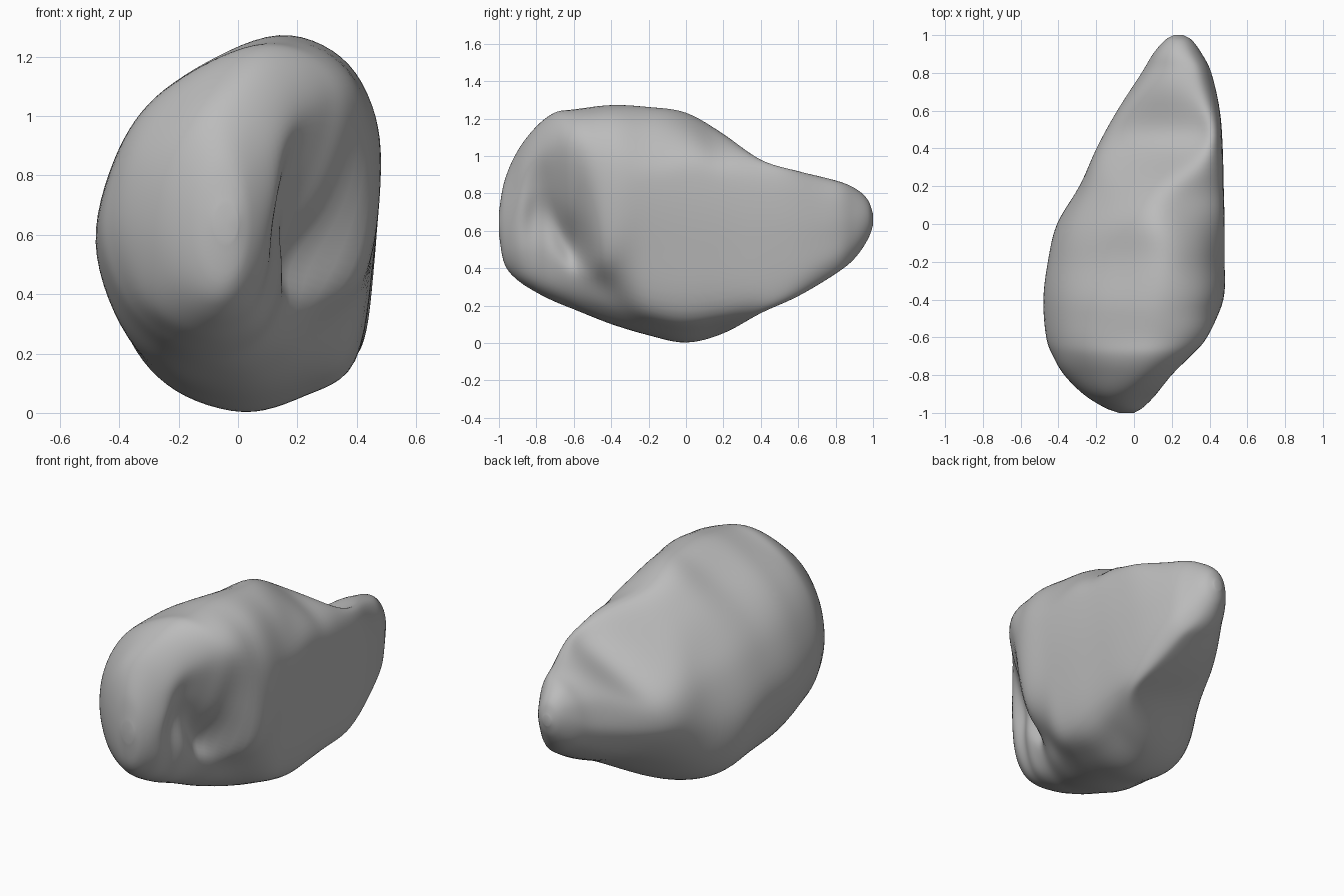
import bpy
import bmesh
import math
from mathutils import Vector

default_cube = bpy.data.objects.get("Cube")
if default_cube:
    bpy.data.objects.remove(default_cube, do_unlink=True)

STEPS = 6

# Lengthwise stations: y, left x, right x, bottom z, top z
STATIONS = [
    (-1, -.08, 0, .58, .70), (-.97, -.16, .05, .42, .87),
    (-.9, -.27, .12, .335, 1.03), (-.8, -.37, .20, .27, 1.16),
    (-.7, -.43, .30, .22, 1.235), (-.6, -.467, .39, .18, 1.25),
    (-.4, -.482, .475, .10, 1.275), (-.2, -.458, .48, .04, 1.265),
    (0, -.41, .48, 0, 1.235), (.2, -.29, .475, .05, 1.12),
    (.4, -.2, .47, .16, .98), (.6, -.09, .455, .25, .92),
    (.8, .04, .41, .37, .87), (.9, .10, .36, .45, .83),
    (.97, .16, .31, .55, .77), (1, .21, .26, .63, .69),
]

# Matching cross-sections (x, z), running bottom, left, top, right
ROUND = [(-math.sin(i * math.pi / 7), -math.cos(i * math.pi / 7))
         for i in range(14)]
FRONT = [(-.05, .28), (-.18, .3), (-.3, .4), (-.36, .6), (-.34, .8),
         (-.26, .95), (-.12, 1.08), (.04, 1.14), (.15, 1.09), (.2, .98),
         (.16, .83), (.11, .68), (.11, .5), (.06, .34)]
CREASE = [(-.05, .18), (-.22, .21), (-.38, .36), (-.46, .6), (-.41, .85),
          (-.3, 1.04), (-.12, 1.17), (.1, 1.25), (.29, 1.2), (.38, 1.04),
          (.29, .73), (.13, .51), (.15, .37), (.08, .24)]
NECK = [(0, .13), (-.24, .17), (-.4, .33), (-.48, .58), (-.42, .84),
        (-.3, 1.03), (-.11, 1.17), (.13, 1.26), (.34, 1.19), (.45, 1),
        (.46, .7), (.41, .46), (.26, .32), (.16, .2)]
BODY = [(0, 0), (-.24, .07), (-.4, .24), (-.48, .53), (-.42, .78),
        (-.3, .97), (-.1, 1.14), (.14, 1.27), (.34, 1.18), (.46, .98),
        (.48, .8), (.45, .5), (.385, .17), (.22, .06)]
BACK = [(.03, 0), (-.18, .07), (-.31, .22), (-.36, .45), (-.31, .7),
        (-.21, .88), (-.07, 1.05), (.1, 1.17), (.28, 1.11), (.44, .98),
        (.47, .8), (.45, .5), (.39, .16), (.22, .05)]
SADDLE = [(.34, .2), (.2, .23), (.02, .31), (-.1, .42), (-.14, .53),
          (-.09, .66), (.09, .78), (.32, .9), (.41, .95), (.45, .88),
          (.46, .7), (.45, .5), (.43, .3), (.4, .21)]
TAIL = [(.3, .38), (.2, .4), (.1, .46), (.05, .54), (.04, .62),
        (.08, .74), (.16, .82), (.25, .86), (.34, .86), (.39, .79),
        (.41, .68), (.41, .57), (.4, .46), (.36, .39)]


def spline(points, closed):
    """Smooth curve through all the points."""
    pts = [Vector(p) for p in points]
    count = len(pts)

    def at(i):
        return pts[i % count] if closed else pts[max(0, min(count - 1, i))]

    result = []
    for i in range(count if closed else count - 1):
        a, b, c, d = (at(i + k) for k in (-1, 0, 1, 2))
        for s in range(STEPS):
            t = s / STEPS
            result.append(b + (c - a) * (t / 2)
                          + (a * 2 - b * 5 + c * 4 - d) * (t * t / 2)
                          + (b * 3 - a - c * 3 + d) * (t ** 3 / 2))
    if not closed:
        result.append(pts[-1])
    return result


def unit_box(points):
    """Stretch a section to fill the unit square."""
    xs, zs = [p.x for p in points], [p.y for p in points]
    return [Vector(((p.x - min(xs)) / (max(xs) - min(xs)),
                    (p.y - min(zs)) / (max(zs) - min(zs)))) for p in points]


def ease(value, start, end):
    t = max(0, min(1, (value - start) / (end - start)))
    return t * t * (3 - 2 * t)


# Where along the length each cross-section applies
sections = [(y, unit_box(spline(points, True))) for y, points in (
    (-.97, ROUND), (-.78, FRONT), (-.6, CREASE), (-.45, NECK), (-.18, BODY),
    (.12, BACK), (.48, SADDLE), (.8, TAIL), (1, ROUND))]


def section_at(y):
    """Blend the neighbouring cross-sections at this length."""
    shape = sections[0][1]
    for (start, _), (end, following) in zip(sections, sections[1:]):
        weight = ease(y, start, end)
        shape = [p.lerp(q, weight) for p, q in zip(shape, following)]
    return unit_box(shape)


# Body lofted from front to tail
bm = bmesh.new()
rings = []
for y, left, right, bottom, top in spline(STATIONS, False):
    rings.append([bm.verts.new((left + (right - left) * p.x, y,
                                bottom + (top - bottom) * p.y))
                  for p in section_at(y)])
for a, b in zip(rings, rings[1:]):
    for i in range(len(a)):
        j = (i + 1) % len(a)
        bm.faces.new((a[i], a[j], b[j], b[i]))

# Rounded ends
for ring in (rings[0], rings[-1]):
    middle = sum((v.co for v in ring), Vector()) / len(ring)
    tip = bm.verts.new(middle)
    for i in range(len(ring)):
        bm.faces.new((ring[i - 1], ring[i], tip))

# Soften the blends between sections
for _ in range(3):
    bmesh.ops.smooth_vert(bm, verts=[v for r in rings[STEPS:-STEPS] for v in r],
                          factor=.5, use_axis_x=True, use_axis_y=True,
                          use_axis_z=True)

bmesh.ops.recalc_face_normals(bm, faces=bm.faces)
mesh = bpy.data.meshes.new("curved_body")
bm.to_mesh(mesh)
bm.free()
lump = bpy.data.objects.new("curved_body", mesh)
bpy.context.collection.objects.link(lump)
mesh.shade_smooth()

# Plain grey surface
grey = bpy.data.materials.new("plain_grey")
grey.use_nodes = True
colour = (.5, .5, .5, 1)
grey.diffuse_color = colour
grey.node_tree.nodes["Principled BSDF"].inputs["Base Color"].default_value = colour
mesh.materials.append(grey)
